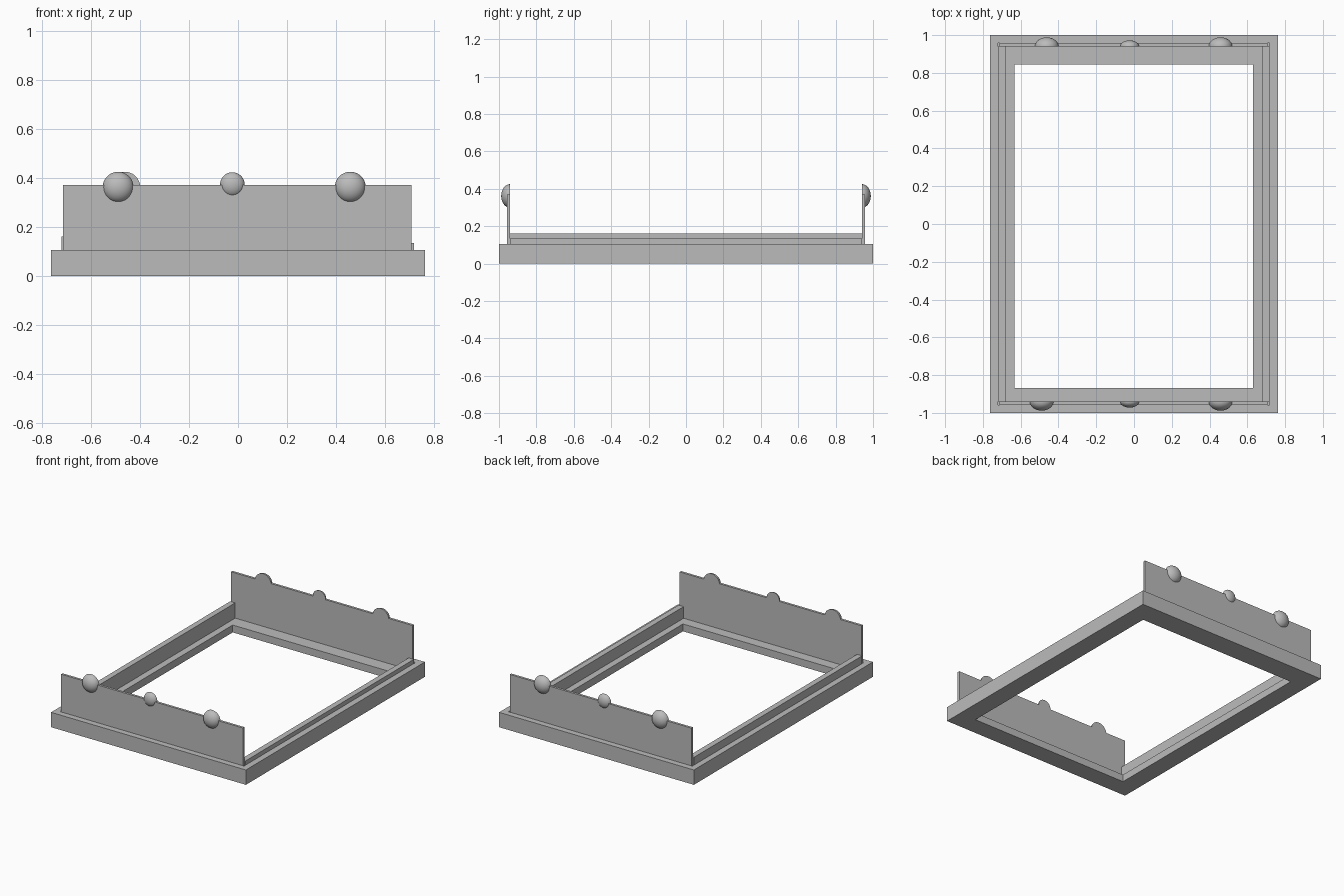
import bpy, bmesh, math

if "Cube" in bpy.data.objects:
    bpy.data.objects.remove(bpy.data.objects["Cube"])

grey = bpy.data.materials.new("plain grey")
grey.diffuse_color = (0.5, 0.5, 0.5, 1)
grey.use_nodes = True
grey.node_tree.nodes["Principled BSDF"].inputs["Base Color"].default_value = grey.diffuse_color


def finish(name, bm):
    bmesh.ops.recalc_face_normals(bm, faces=bm.faces)
    mesh = bpy.data.meshes.new(name)
    bm.to_mesh(mesh)
    bm.free()
    mesh.materials.append(grey)
    obj = bpy.data.objects.new(name, mesh)
    bpy.context.collection.objects.link(obj)
    return obj


def box(name, x0, x1, y0, y1, z0, z1):
    bm = bmesh.new()
    bmesh.ops.create_cube(bm, size=1)
    for v in bm.verts:
        v.co = (x1 if v.co.x > 0 else x0, y1 if v.co.y > 0 else y0, z1 if v.co.z > 0 else z0)
    return finish(name, bm)


# Base frame: rectangular loops joined into a closed ring with an inner ledge
OUTER = (-0.762, 0.762, -1.0, 1.0)
GROOVE = (-0.72, 0.718, -0.958, 0.958)
HOLE = (-0.633, 0.631, -0.867, 0.845)
loops = [(OUTER, 0), (OUTER, 0.105), (GROOVE, 0.105), (GROOVE, 0.052), (HOLE, 0.052), (HOLE, 0)]
bm = bmesh.new()
rings = [[bm.verts.new((x, y, z)) for x, y in ((a, c), (b, c), (b, d), (a, d))]
         for (a, b, c, d), z in loops]
for i, ring in enumerate(rings):
    nxt = rings[(i + 1) % len(rings)]
    for k in range(4):
        j = (k + 1) % 4
        bm.faces.new((ring[k], ring[j], nxt[j], nxt[k]))
finish("base_frame", bm)

# Side rails standing on the ledge, the left one a little taller
box("left_rail", -0.72, -0.68, -0.94, 0.94, 0.052, 0.16)
box("right_rail", 0.677, 0.717, -0.94, 0.94, 0.052, 0.134)

# Upright end panels
box("front_panel", -0.713, 0.708, -0.957, -0.94, 0.052, 0.371)
box("back_panel", -0.713, 0.708, 0.94, 0.957, 0.052, 0.371)


# Half-round knobs, flat on the panel's inner face
def knob(name, x, z, radius, depth, side):
    bm = bmesh.new()
    bmesh.ops.create_uvsphere(bm, u_segments=48, v_segments=24, radius=1)
    cut = bmesh.ops.bisect_plane(bm, geom=bm.verts[:] + bm.edges[:] + bm.faces[:],
                                 plane_co=(0, 0, 0), plane_no=(0, 0, 1), clear_inner=True)
    rim = [e for e in bm.edges if e.is_boundary]
    bmesh.ops.contextual_create(bm, geom=rim)
    for v in bm.verts:
        px, py, pz = v.co
        v.co = (x + px * radius, side * (0.94 + pz * depth), z + py * radius)
    obj = finish(name, bm)
    bpy.ops.object.select_all(action='DESELECT')
    obj.select_set(True)
    bpy.context.view_layer.objects.active = obj
    bpy.ops.object.shade_smooth_by_angle(angle=math.radians(40))


for end, side, left_x in (("front", -1, -0.489), ("back", 1, -0.462)):
    knob(end + "_left_knob", left_x, 0.362, 0.063, 0.048, side)
    knob(end + "_middle_knob", -0.023, 0.373, 0.05, 0.032, side)
    knob(end + "_right_knob", 0.458, 0.362, 0.063, 0.048, side)
